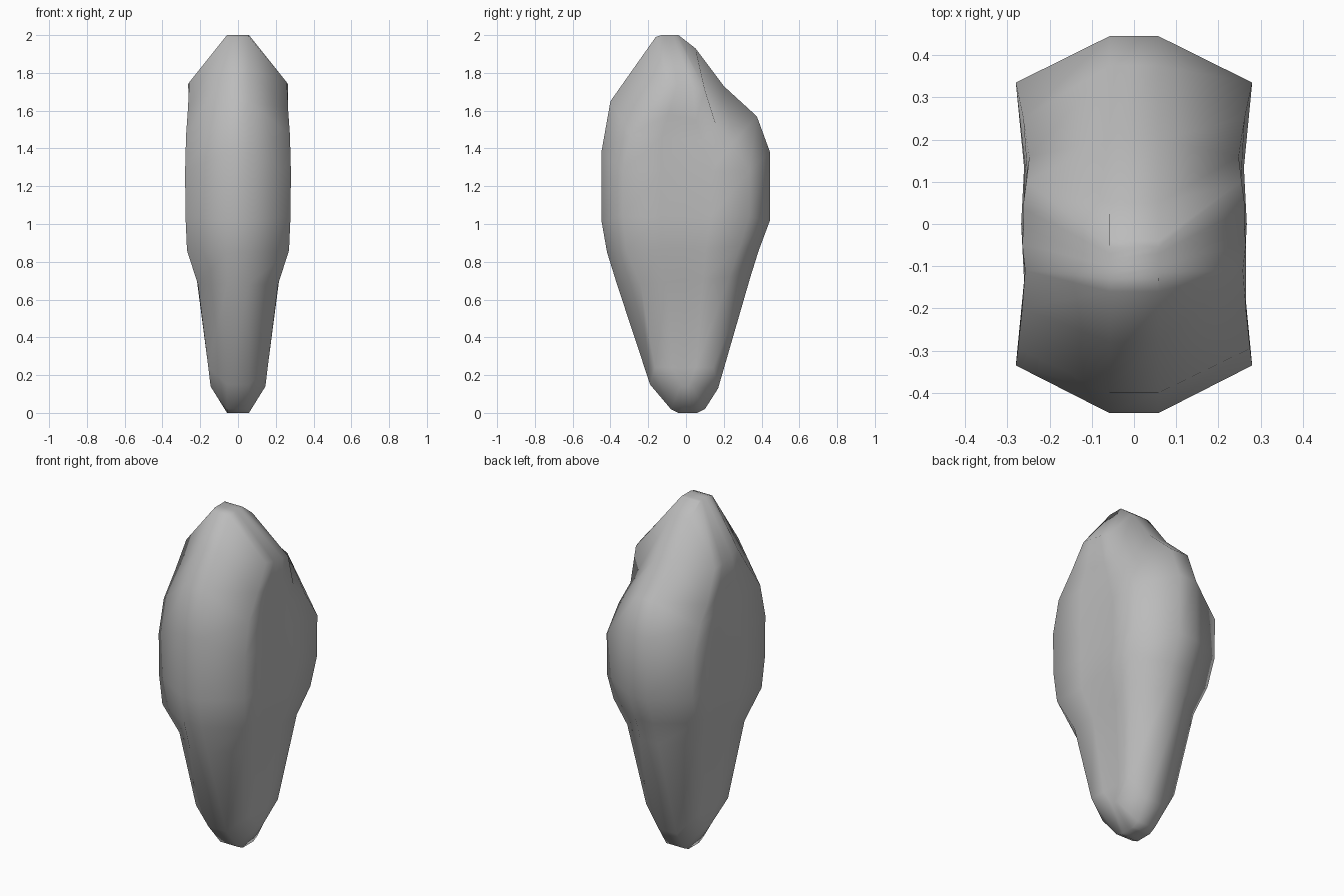
import bpy
import bmesh

cube = bpy.data.objects.get("Cube")
if cube:
    bpy.data.objects.remove(cube, do_unlink=True)

grey = bpy.data.materials.new("mid grey")
grey.use_nodes = True
colour = (0.5, 0.5, 0.5, 1)
grey.diffuse_color = colour
grey.node_tree.nodes["Principled BSDF"].inputs["Base Color"].default_value = colour

STRIP = 0.058  # half width of the flat strip that runs around the edge

# Rows up one side: front edge (y, z), front corner (x, y, z),
# back corner (x, y, z), back edge (y, z), hollow of the side face
ROWS = [
    ((-.08, .02), (.145, -.03, .14), (.145, .03, .14), (.10, .02), 0),
    ((-.19, .15), (.157, -.165, .24), (.157, .145, .24), (.17, .13), .04),
    ((-.365, .68), (.212, -.24, .68), (.22, .23, .72), (.341, .72), .06),
    ((-.418, .85), (.27, -.315, .86), (.27, .285, .88), (.385, .86), .07),
    ((-.448, 1.02), (.278, -.335, 1.04), (.278, .335, 1.04), (.445, 1.02), .07),
    ((-.448, 1.38), (.28, -.335, 1.28), (.28, .335, 1.28), (.445, 1.38), .07),
    ((-.40, 1.65), (.275, -.295, 1.47), (.262, .25, 1.43), (.375, 1.57), .05),
    ((-.28, 1.82), (.265, -.2, 1.61), (.248, .16, 1.52), (.20, 1.73), .02),
    ((-.16, 1.99), (.258, -.11, 1.75), (.255, .10, 1.71), (.05, 1.93), -.03),
]


def between(a, b, t):
    return tuple(p + (q - p) * t for p, q in zip(a, b))


def side_row(front, front_corner, back_corner, back, hollow):
    """Points from the front edge across the side face to the back edge."""
    points = [(STRIP, *front), front_corner]
    for t, depth in ((0.3, 1), (0.5, 0.65), (0.7, 1)):
        x, y, z = between(front_corner, back_corner, t)
        points.append((x * (1 - hollow * depth), y, z))
    return points + [back_corner, (STRIP, *back)]


def end_row(front_y, back_y, z):
    """Straight row along the flat bottom or top."""
    a, b = (STRIP, front_y, z), (STRIP, back_y, z)
    return [between(a, b, i / 6) for i in range(7)]


rows = [end_row(-.04, .06, 0)]
rows += [side_row(*row) for row in ROWS]
rows.append(end_row(-.13, -.04, 2))

# Mirror each row into a closed loop, then join the loops from bottom to top
bm = bmesh.new()
loops = []
for row in rows:
    mirrored = [(-x, y, z) for x, y, z in reversed(row)]
    loops.append([bm.verts.new(p) for p in row + mirrored])
for low, high in zip(loops, loops[1:]):
    for i in range(len(low)):
        j = (i + 1) % len(low)
        bm.faces.new((low[i], low[j], high[j], high[i]))
bm.faces.new(list(reversed(loops[0])))
bm.faces.new(loops[-1])
bmesh.ops.recalc_face_normals(bm, faces=bm.faces)
for face in bm.faces:
    face.smooth = True

mesh = bpy.data.meshes.new("body")
bm.to_mesh(mesh)
bm.free()
mesh.materials.append(grey)
body = bpy.data.objects.new("body", mesh)
bpy.context.collection.objects.link(body)
